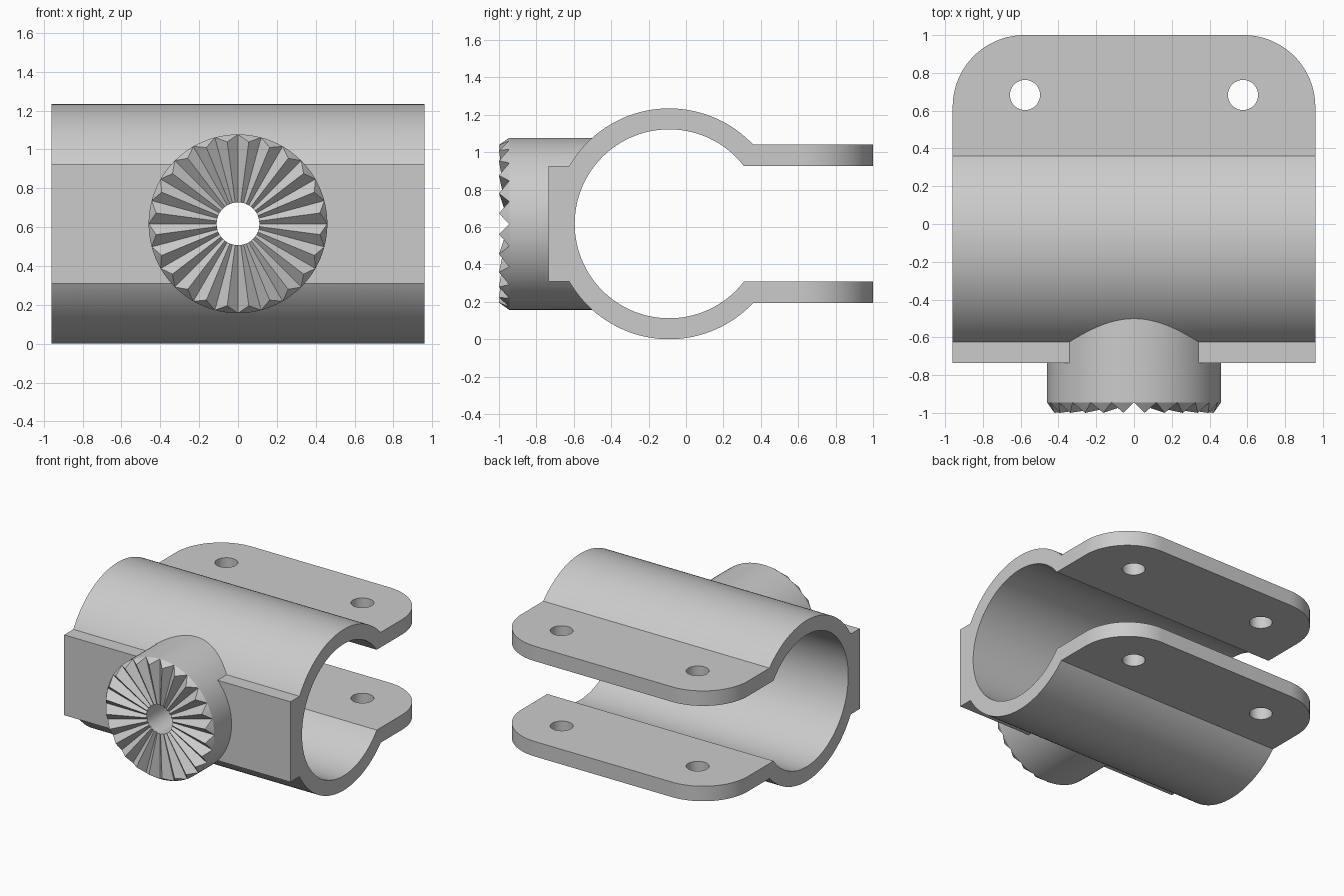
import bpy, bmesh
from math import sin, cos, asin, pi, radians
from mathutils import Vector

cube = bpy.data.objects.get("Cube")
if cube:
    bpy.data.objects.remove(cube, do_unlink=True)

# Main dimensions
CY, CZ = -0.09, 0.617          # tube axis
R_OUT, R_IN = 0.617, 0.505
TAB, GAP = 0.423, 0.308        # half heights of tab outside and of slot
HALF_X = 0.96
BOSS_R, BOSS_BACK = 0.46, -0.35
TEETH, STEPS = 24, 4
VALLEY_Y, TIP_Y, TIP_R = -0.945, -1.0, 0.425

grey = bpy.data.materials.new("light grey")
grey.use_nodes = True
grey.diffuse_color = (0.6, 0.6, 0.6, 1)
grey.node_tree.nodes["Principled BSDF"].inputs["Base Color"].default_value = (0.6, 0.6, 0.6, 1)


def finish(name, bm):
    bmesh.ops.recalc_face_normals(bm, faces=bm.faces)
    mesh = bpy.data.meshes.new(name)
    bm.to_mesh(mesh)
    bm.free()
    mesh.materials.append(grey)
    obj = bpy.data.objects.new(name, mesh)
    bpy.context.collection.objects.link(obj)
    return obj


def prism(name, points, direction):
    bm = bmesh.new()
    face = bm.faces.new([bm.verts.new(p) for p in points])
    side = bmesh.ops.extrude_face_region(bm, geom=[face])
    moved = [v for v in side["geom"] if isinstance(v, bmesh.types.BMVert)]
    bmesh.ops.translate(bm, verts=moved, vec=Vector(direction))
    return finish(name, bm)


def arc(cx, cy, r, a0, a1, n):
    return [(cx + r * cos(a0 + (a1 - a0) * i / n),
             cy + r * sin(a0 + (a1 - a0) * i / n)) for i in range(n + 1)]


def combine(target, tool, operation):
    mod = target.modifiers.new(operation, "BOOLEAN")
    mod.operation, mod.object, mod.solver = operation, tool, "EXACT"
    bpy.ops.object.select_all(action="DESELECT")
    bpy.context.view_layer.objects.active = target
    target.select_set(True)
    bpy.ops.object.modifier_apply(modifier=mod.name)
    bpy.data.objects.remove(tool, do_unlink=True)


# Outer clamp section: tab, tube, front pad, mirrored to the lower half
upper = [(1.2, CZ + TAB)]
upper += arc(CY, CZ, R_OUT, asin(TAB / R_OUT), pi - asin(GAP / R_OUT), 56)
upper.append((-0.735, CZ + GAP))
section = upper + [(y, 2 * CZ - z) for y, z in reversed(upper)]
clamp = prism("clamp_body", [(-1.2, y, z) for y, z in section], (2.4, 0, 0))

# Plan outline with rounded tab corners
r = 0.38
plan = [(HALF_X, -0.8)]
plan += arc(HALF_X - r, 1 - r, r, 0, pi / 2, 24)
plan += arc(r - HALF_X, 1 - r, r, pi / 2, pi, 24)
plan.append((-HALF_X, -0.8))
combine(clamp, prism("plan_outline", [(x, y, -0.5) for x, y in plan], (0, 0, 2.5)), "INTERSECT")

# Toothed boss: V grooves meet on the axis, ridge tips are chamfered at the rim
bm = bmesh.new()
count = TEETH * STEPS


def ring_point(i, radius, y):
    a = 2 * pi * i / count
    return bm.verts.new((radius * cos(a), y, CZ + radius * sin(a)))


rim = [ring_point(i, BOSS_R, VALLEY_Y) for i in range(count)]
back = [ring_point(i, BOSS_R, BOSS_BACK) for i in range(count)]
centre = bm.verts.new((0, VALLEY_Y, CZ))
bm.faces.new(back)
for i in range(count):
    j = (i + 1) % count
    bm.faces.new((rim[i], rim[j], back[j], back[i]))
for t in range(TEETH):
    first = t * STEPS
    tip = ring_point(first + STEPS / 2, TIP_R, TIP_Y)
    for k in range(first, first + STEPS):
        bm.faces.new((tip, rim[k], rim[(k + 1) % count]))
    bm.faces.new((centre, rim[first], tip))
    bm.faces.new((centre, tip, rim[(first + STEPS) % count]))
combine(clamp, finish("toothed_boss", bm), "UNION")

# Bore with the slot between the tabs
a = asin(GAP / R_IN)
bore = [(1.4, CZ + GAP)] + arc(CY, CZ, R_IN, a, 2 * pi - a, 96) + [(1.4, CZ - GAP)]
combine(clamp, prism("bore", [(-1.4, y, z) for y, z in bore], (2.8, 0, 0)), "DIFFERENCE")

# Hole through the boss and bolt holes through both tabs
hole = arc(0, CZ, 0.11, 0, 2 * pi, 48)[:-1]
combine(clamp, prism("boss_hole", [(x, -1.2, z) for x, z in hole], (0, 1.1, 0)), "DIFFERENCE")
for side in (-1, 1):
    hole = arc(side * 0.577, 0.683, 0.08, 0, 2 * pi, 40)[:-1]
    combine(clamp, prism("bolt_hole", [(x, y, -0.5) for x, y in hole], (0, 0, 2.5)), "DIFFERENCE")

# Smooth curved walls, keep edges crisp
bpy.ops.object.select_all(action="DESELECT")
bpy.context.view_layer.objects.active = clamp
clamp.select_set(True)
bpy.ops.object.shade_smooth_by_angle(angle=radians(20))
